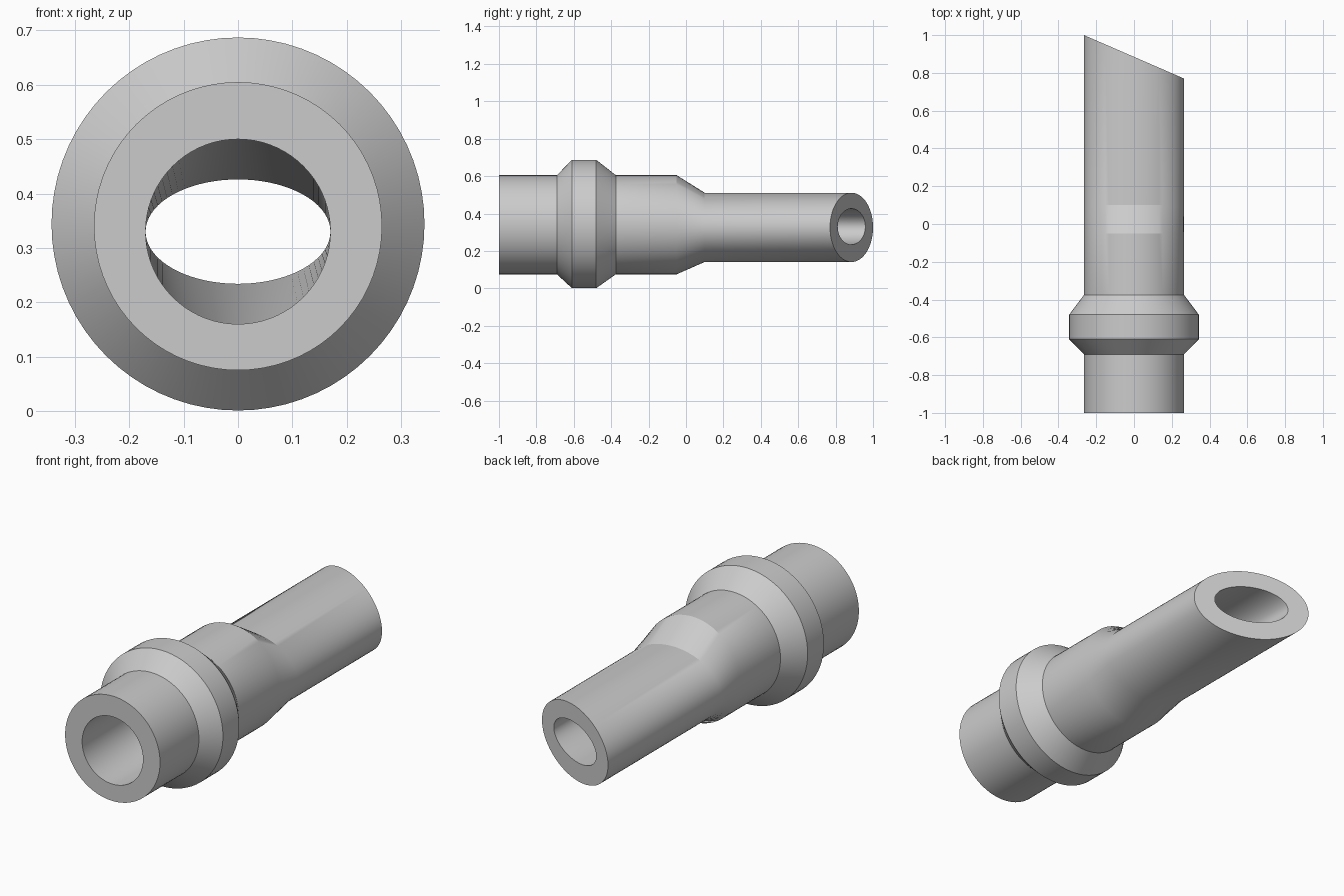
import bpy, bmesh, math

if "Cube" in bpy.data.objects:
    bpy.data.objects.remove(bpy.data.objects["Cube"])

SIDES = 72
SLOPE = 0.23 / 0.53   # slant of the angled tip

# Stations along the tube: (y, x radius, z radius, z centre, slanted)
OUTER = [
    (-1.00, 0.265, 0.265, 0.340, False),
    (-0.69, 0.265, 0.265, 0.340, False),
    (-0.61, 0.343, 0.343, 0.344, False),   # collar
    (-0.48, 0.343, 0.343, 0.344, False),
    (-0.375, 0.265, 0.265, 0.340, False),
    (-0.05, 0.265, 0.265, 0.340, False),   # round to oval
    (0.10, 0.265, 0.185, 0.326, False),
    (0.885, 0.265, 0.185, 0.326, True),
]
BORE = [
    (0.885, 0.170, 0.096, 0.330, True),
    (0.00, 0.170, 0.096, 0.330, False),
    (-0.69, 0.170, 0.170, 0.330, False),
    (-1.00, 0.170, 0.170, 0.330, False),
]


def add_ring(bm, y, rx, rz, cz, slanted):
    ring = []
    for i in range(SIDES):
        a = math.tau * i / SIDES
        x = rx * math.cos(a)
        ring.append(bm.verts.new((x, y - SLOPE * x if slanted else y,
                                  cz + rz * math.sin(a))))
    return ring


# Tube: outer skin, slanted tip, bore and front face as one closed loft
bm = bmesh.new()
rings = [add_ring(bm, *s) for s in OUTER + BORE]
for a, b in zip(rings, rings[1:] + rings[:1]):
    for i in range(SIDES):
        j = (i + 1) % SIDES
        bm.faces.new((a[i], a[j], b[j], b[i]))
bmesh.ops.recalc_face_normals(bm, faces=bm.faces)

mesh = bpy.data.meshes.new("tube_connector")
bm.to_mesh(mesh)
bm.free()
tube = bpy.data.objects.new("tube_connector", mesh)
bpy.context.collection.objects.link(tube)

bpy.context.view_layer.objects.active = tube
tube.select_set(True)
bpy.ops.object.shade_smooth_by_angle(angle=math.radians(25))
